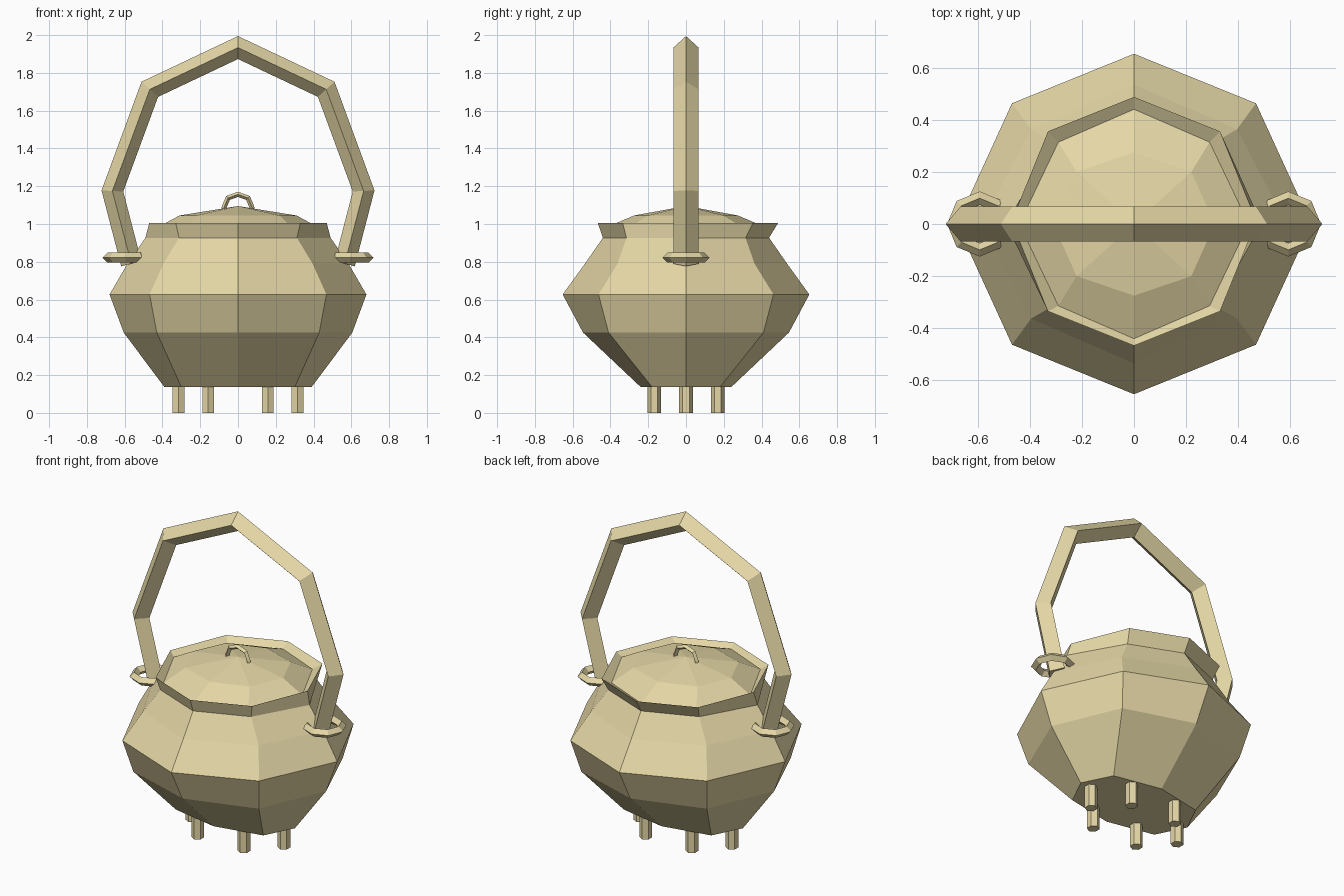
import bpy, math
from mathutils import Vector

if "Cube" in bpy.data.objects:
    bpy.data.objects.remove(bpy.data.objects["Cube"])

mat = bpy.data.materials.new("pale_brass")
mat.diffuse_color = (0.78, 0.68, 0.38, 1)
mat.use_nodes = True
mat.node_tree.nodes["Principled BSDF"].inputs["Base Color"].default_value = mat.diffuse_color


def make(name, verts, faces):
    me = bpy.data.meshes.new(name)
    me.from_pydata(verts, [], faces)
    me.materials.append(mat)
    ob = bpy.data.objects.new(name, me)
    bpy.context.collection.objects.link(ob)
    return ob


def bridge(rings, n):
    return [(k * n + i, k * n + (i + 1) % n, (k + 1) * n + (i + 1) % n, (k + 1) * n + i)
            for k in range(rings - 1) for i in range(n)]


def octagon(ax, dx, dy, ay, z, oy=0):
    # half width on x, diagonal corner, half depth on y, height, y shift
    return [(x, y + oy, z) for x, y in ((ax, 0), (dx, dy), (0, ay), (-dx, dy),
                                        (-ax, 0), (-dx, -dy), (0, -ay), (dx, -dy))]


def sweep(name, path, thick, depth):
    # diamond section mitred along a path in the xz plane
    pts = [Vector((x, 0, z)) for x, z in path]
    verts = []
    for i, p in enumerate(pts):
        a = (p - pts[i - 1]).normalized() if i else None
        b = (pts[i + 1] - p).normalized() if i < len(pts) - 1 else None
        a, b = a or b, b or a
        t = (a + b).normalized()
        n = Vector((-t.z, 0, t.x)) * thick / t.dot(a)
        y = Vector((0, depth, 0))
        verts += [p + n, p + y, p - n, p - y]
    m = len(verts)
    return make(name, verts, bridge(len(pts), 4) + [(3, 2, 1, 0), (m - 4, m - 3, m - 2, m - 1)])


def mirrored(half):
    # half path runs from an end up to the centre point
    return [(-x, z) for x, z in half] + [(x, z) for x, z in half[-2::-1]]


# Pot body with flared rim and inner lip
body = [octagon(0.39, 0.30, 0.18, 0.24, 0.137),
        octagon(0.605, 0.43, 0.41, 0.545, 0.425),
        octagon(0.68, 0.468, 0.463, 0.653, 0.627),
        octagon(0.585, 0.395, 0.363, 0.535, 0.79),
        octagon(0.49, 0.312, 0.315, 0.44, 0.927),
        octagon(0.47, 0.33, 0.345, 0.477, 1.005, 0.01),
        octagon(0.44, 0.29, 0.314, 0.44, 0.975)]
make("pot_body", sum(body, []), [tuple(range(7, -1, -1))] + bridge(7, 8))

# Shallow domed lid
lid = octagon(0.44, 0.29, 0.314, 0.44, 0.975) + octagon(0.31, 0.22, 0.20, 0.275, 1.045)
make("lid", lid + [(0, 0, 1.095)],
     bridge(2, 8) + [(8 + i, 8 + (i + 1) % 8, 16) for i in range(8)])

# Small loop on the lid
sweep("lid_loop", mirrored([(0.078, 1.05), (0.073, 1.09), (0.053, 1.138), (0, 1.157)]), 0.013, 0.015)

# Tall carrying handle
sweep("handle", mirrored([(0.565, 0.79), (0.665, 1.175), (0.467, 1.713), (0, 1.934)]), 0.055, 0.067)

# Rings holding the handle ends
for side, s in (("left", -1), ("right", 1)):
    bpy.ops.mesh.primitive_torus_add(location=(0.592 * s, 0, 0.822), major_segments=8, minor_segments=4,
                                     major_radius=0.099, minor_radius=0.026)
    ring = bpy.context.object
    ring.name = side + "_handle_ring"
    ring.data.materials.append(mat)

# Six hexagonal legs
spots = [(0.315 * s, 0) for s in (-1, 1)] + [(0.158 * s, 0.168 * t) for s in (-1, 1) for t in (-1, 1)]
for k, (x, y) in enumerate(spots):
    ring = [(x + 0.036 * math.sin(i * math.pi / 3), y + 0.036 * math.cos(i * math.pi / 3)) for i in range(5, -1, -1)]
    make(f"leg_{k + 1}", [(a, b, z) for z in (0, 0.145) for a, b in ring],
         bridge(2, 6) + [tuple(range(5, -1, -1)), tuple(range(6, 12))])
